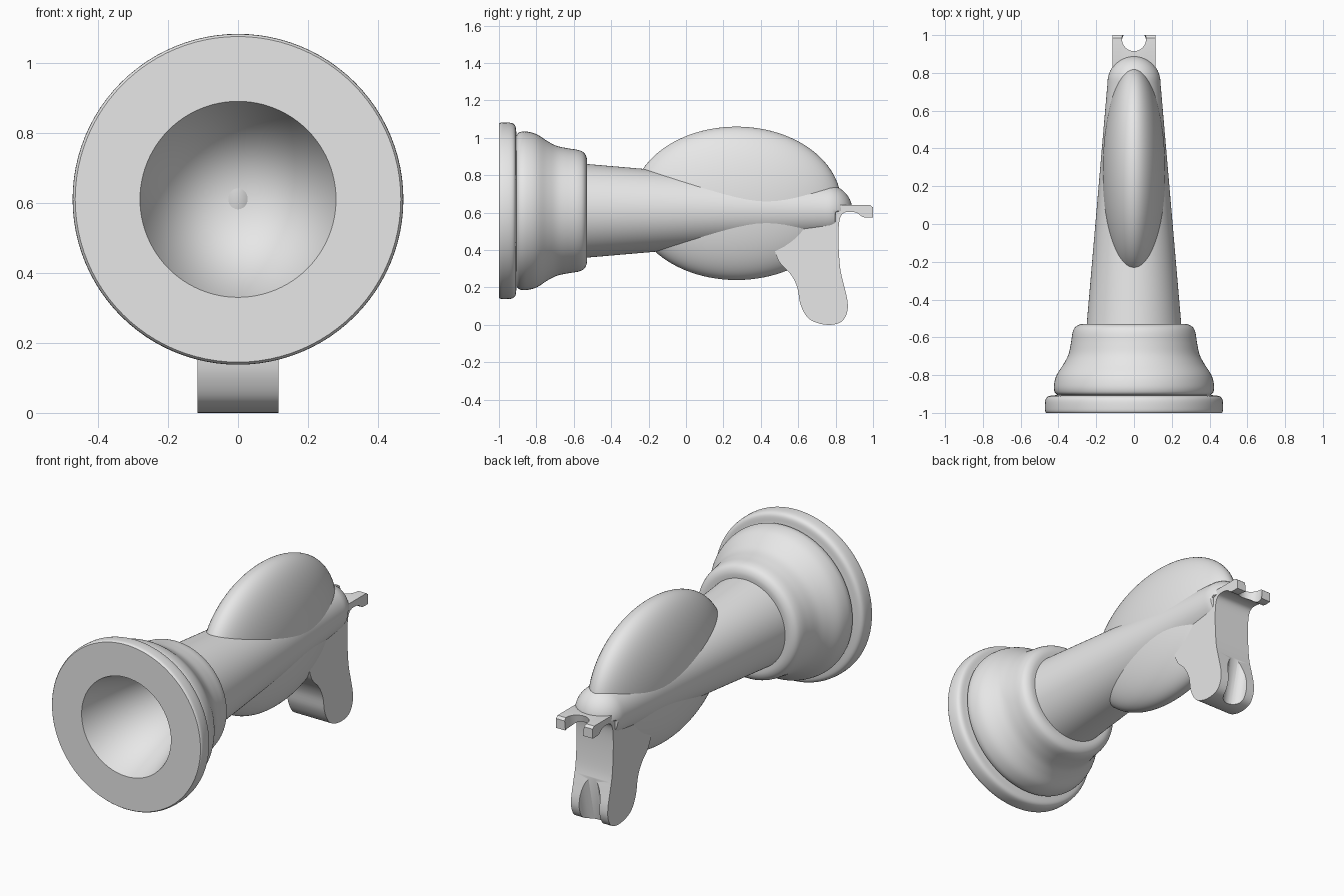
import bpy, bmesh, math
from mathutils import Vector

AXIS_Z = 0.61      # height of the body axis
SEGMENTS = 96

cube = bpy.data.objects.get("Cube")
if cube:
    bpy.data.objects.remove(cube, do_unlink=True)

grey = bpy.data.materials.new("plain_grey")
grey.use_nodes = True
grey.diffuse_color = (0.8, 0.8, 0.8, 1)
grey.node_tree.nodes["Principled BSDF"].inputs["Base Color"].default_value = (0.8, 0.8, 0.8, 1)


def finish(name, bm):
    """Turn a bmesh into a linked object with outward normals."""
    bmesh.ops.remove_doubles(bm, verts=bm.verts, dist=1e-5)
    bmesh.ops.recalc_face_normals(bm, faces=bm.faces)
    mesh = bpy.data.meshes.new(name)
    bm.to_mesh(mesh)
    bm.free()
    mesh.materials.append(grey)
    obj = bpy.data.objects.new(name, mesh)
    bpy.context.collection.objects.link(obj)
    return obj


def shade(obj, degrees=35):
    bpy.ops.object.select_all(action="DESELECT")
    obj.select_set(True)
    bpy.context.view_layer.objects.active = obj
    bpy.ops.object.shade_smooth_by_angle(angle=math.radians(degrees))


def spline(points, steps=5):
    """Smooth curve through the points."""
    p = [Vector(q) for q in points]
    p = [p[0]] + p + [p[-1]]
    out = []
    for a, b, c, d in zip(p, p[1:], p[2:], p[3:]):
        for i in range(steps):
            t = i / steps
            out.append(0.5 * (2 * b + (c - a) * t + (2 * a - 5 * b + 4 * c - d) * t * t
                              + (3 * b - a - 3 * c + d) * t ** 3))
    return out + [p[-1]]


def lathe(name, profile):
    """Spin a (y, radius) profile round the body axis."""
    bm = bmesh.new()
    verts = [bm.verts.new((r, y, AXIS_Z)) for y, r in profile]
    edges = [bm.edges.new(pair) for pair in zip(verts, verts[1:])]
    bmesh.ops.spin(bm, geom=verts + edges, cent=(0, 0, AXIS_Z), axis=(0, 1, 0),
                   angle=math.tau, steps=SEGMENTS, use_merge=True)
    return finish(name, bm)


# Flared base: conical mouth, flange, groove and bell
flange = spline([(-1, 0.465), (-0.985, 0.472), (-0.935, 0.47), (-0.913, 0.455), (-0.907, 0.42)])
bell = spline([(-0.905, 0.405), (-0.89, 0.42), (-0.855, 0.424), (-0.80, 0.41), (-0.74, 0.372),
               (-0.69, 0.347), (-0.63, 0.334), (-0.575, 0.325), (-0.545, 0.31),
               (-0.53, 0.28), (-0.53, 0.24)])
base = lathe("flared_base", [(-0.2, 0), (-1, 0.28)] + flange + bell + [(-0.53, 0.22)])
shade(base)

# Tapered barrel with a domed end, cut flat below the bracket
dome = [(0.75 + 0.14 * math.sin(a), 0.14 * math.cos(a))
        for a in (math.pi / 2 * i / 14 for i in range(14))]
barrel = lathe("tapered_barrel", [(-0.55, 0.252)] + dome + [(0.89, 0)])
for v in barrel.data.vertices:
    if v.co.z < AXIS_Z - 0.005:
        v.co.y = min(v.co.y, 0.80)
shade(barrel, 40)

# Rounded fin on top of the barrel
bm = bmesh.new()
bmesh.ops.create_uvsphere(bm, u_segments=64, v_segments=48, radius=1)
for v in bm.verts:
    v.co = (v.co.x * 0.167, 0.27 + v.co.y * 0.56, 0.65 + v.co.z * 0.41)
shade(finish("top_fin", bm))

# Foot and rear bracket: one side outline given thickness
outline = spline([(0.465, 0.49), (0.472, 0.41), (0.50, 0.335), (0.56, 0.27), (0.595, 0.20),
                  (0.612, 0.11), (0.65, 0.04), (0.71, 0.008), (0.78, 0.001), (0.835, 0.02),
                  (0.862, 0.07), (0.863, 0.13), (0.845, 0.21), (0.825, 0.30), (0.816, 0.42),
                  (0.817, 0.53), (0.83, 0.585), (0.86, 0.604), (0.91, 0.60), (0.94, 0.58),
                  (0.965, 0.574), (1.0, 0.575)])
outline += [Vector(q) for q in ((1.0, 0.628), (0.985, 0.64), (0.6, 0.64), (0.465, 0.57))]
bm = bmesh.new()
side = bm.faces.new([bm.verts.new((-0.115, y, z)) for y, z in outline])
moved = bmesh.ops.extrude_face_region(bm, geom=[side])["geom"]
bmesh.ops.translate(bm, vec=(0.23, 0, 0),
                    verts=[g for g in moved if isinstance(g, bmesh.types.BMVert)])
foot = finish("foot_and_bracket", bm)

# Slanted round channel that notches the bracket and grooves the foot
bpy.ops.mesh.primitive_cylinder_add(vertices=48, radius=0.064, depth=1.6,
                                    location=(0, 0.94, 0.45), rotation=(-0.21, 0, 0))
cutter = bpy.context.object
cutter.name = "channel_cutter"
cutter.hide_render = True
cut = foot.modifiers.new("channel", "BOOLEAN")
cut.operation = "DIFFERENCE"
cut.solver = "EXACT"
cut.object = cutter
bpy.ops.object.select_all(action="DESELECT")
foot.select_set(True)
bpy.context.view_layer.objects.active = foot
bpy.ops.object.modifier_apply(modifier=cut.name)
bpy.data.objects.remove(cutter, do_unlink=True)
shade(foot)
